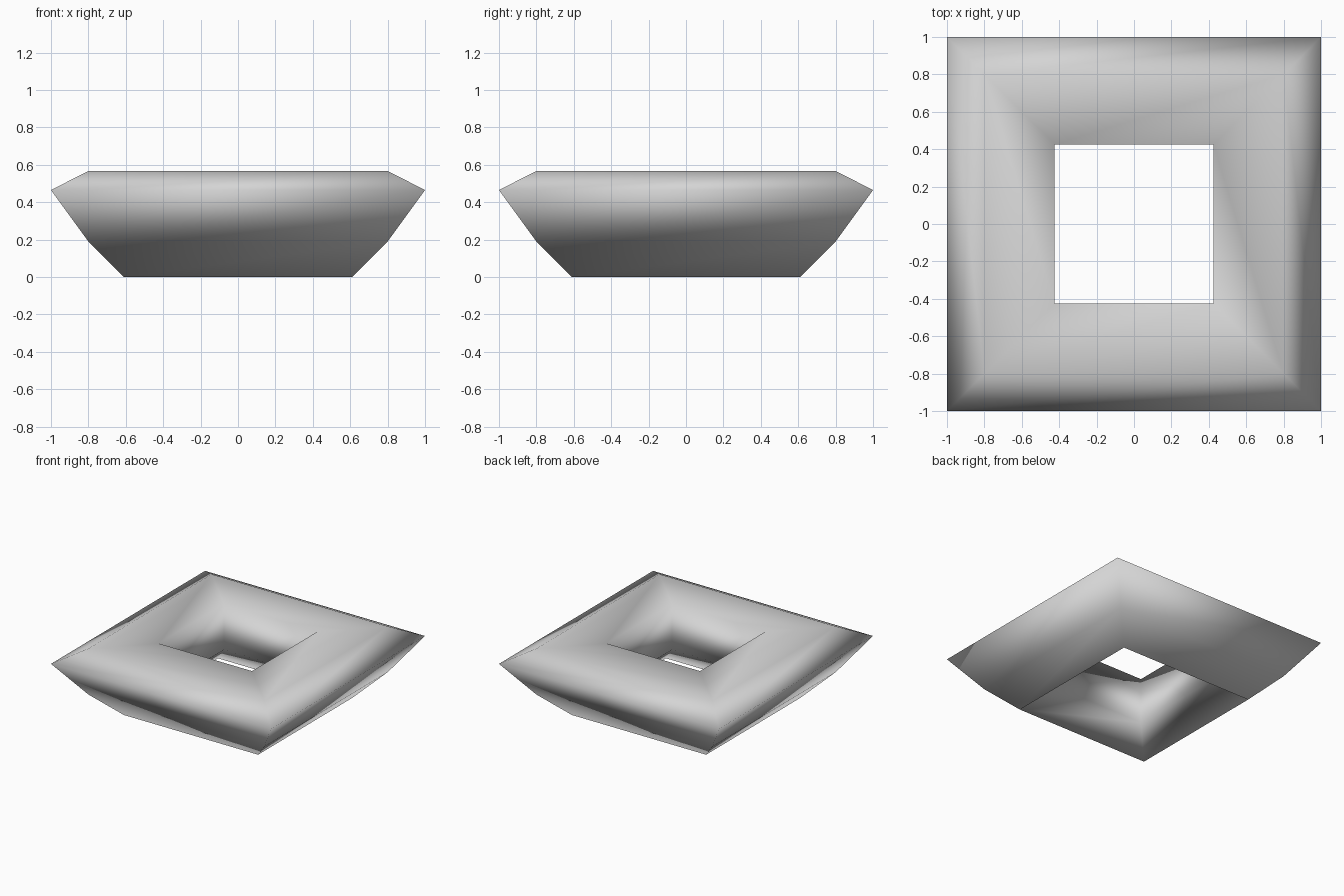
import bpy
import bmesh

cube = bpy.data.objects.get("Cube")
if cube:
    bpy.data.objects.remove(cube, do_unlink=True)

# Plain grey finish
grey = bpy.data.materials.new("light_grey")
grey.use_nodes = True
colour = (0.66, 0.66, 0.66, 1)
grey.diffuse_color = colour
grey.node_tree.nodes["Principled BSDF"].inputs["Base Color"].default_value = colour

# Closed cross-section: (half width, height), from the foot up the outside and down the hole
PROFILE = [(0.61, 0), (0.80, 0.19), (1.0, 0.465), (0.80, 0.567), (0.425, 0.567), (0.425, 0.19)]
CORNERS = [(-1, -1), (1, -1), (1, 1), (-1, 1)]

# Sweep the section round the four corners
bm = bmesh.new()
rings = [[bm.verts.new((sx * r, sy * r, z)) for sx, sy in CORNERS] for r, z in PROFILE]
for i, low in enumerate(rings):
    high = rings[(i + 1) % len(rings)]
    for k in range(4):
        n = (k + 1) % 4
        bm.faces.new((low[k], low[n], high[n], high[k]))
bmesh.ops.recalc_face_normals(bm, faces=bm.faces)
for face in bm.faces:
    face.smooth = True

mesh = bpy.data.meshes.new("square_ring")
bm.to_mesh(mesh)
bm.free()
mesh.materials.append(grey)
ring = bpy.data.objects.new("square_ring", mesh)
bpy.context.collection.objects.link(ring)
